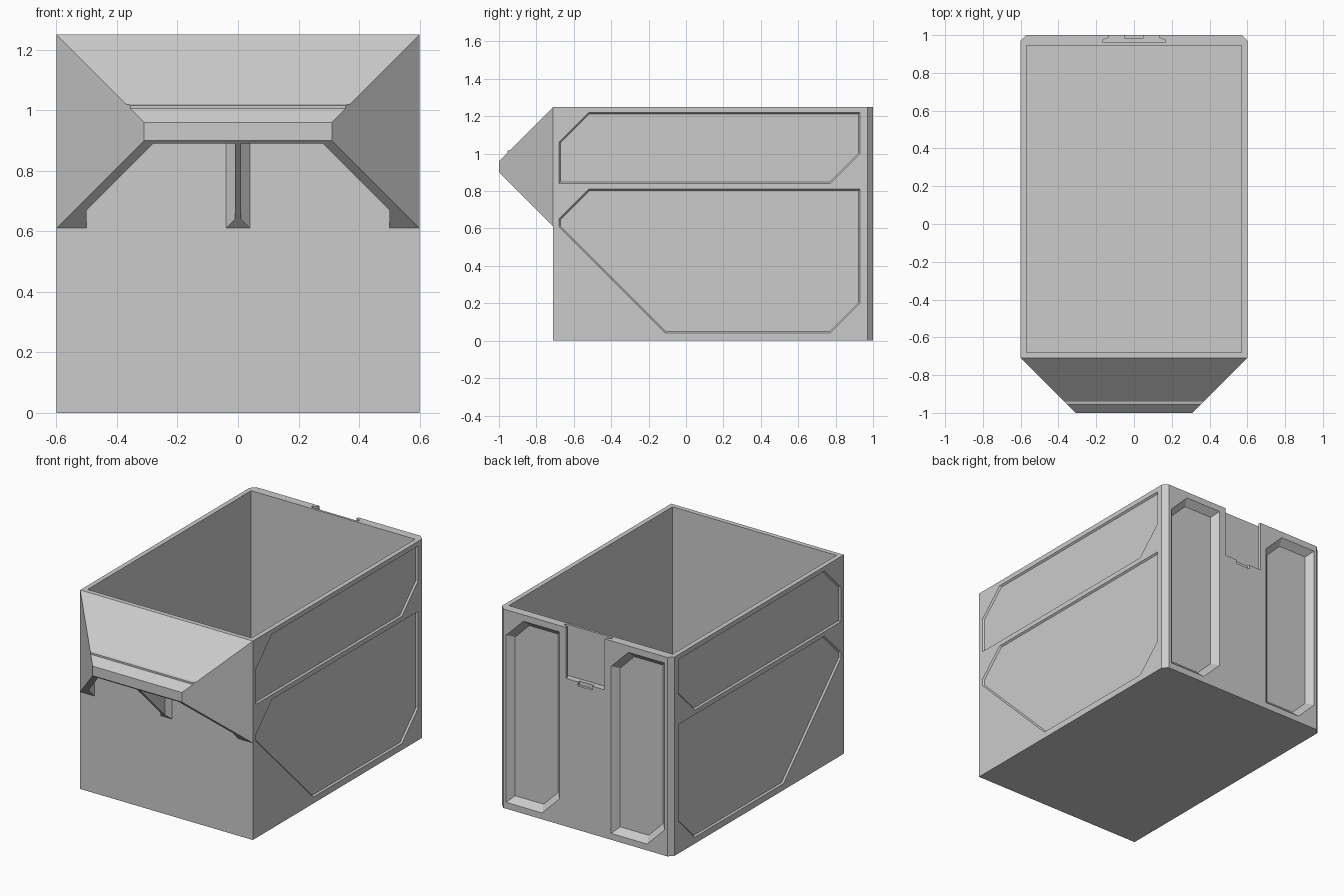
import bpy, bmesh

if "Cube" in bpy.data.objects:
    bpy.data.objects.remove(bpy.data.objects["Cube"])


def loft(name, a, b):
    """Closed solid between two matching 3D outlines."""
    bm = bmesh.new()
    va = [bm.verts.new(p) for p in a]
    vb = [bm.verts.new(p) for p in b]
    bm.faces.new(va)
    bm.faces.new(vb)
    n = len(a)
    for i in range(n):
        j = (i + 1) % n
        bm.faces.new((va[i], va[j], vb[j], vb[i]))
    bmesh.ops.recalc_face_normals(bm, faces=bm.faces[:])
    me = bpy.data.meshes.new(name)
    bm.to_mesh(me)
    bm.free()
    ob = bpy.data.objects.new(name, me)
    bpy.context.collection.objects.link(ob)
    return ob


def column(name, plan, z0, z1):
    return loft(name, [(x, y, z0) for x, y in plan], [(x, y, z1) for x, y in plan])


def boolean(target, tools, op='DIFFERENCE'):
    """Apply boolean tools to the target, then remove the tools."""
    for t in tools:
        m = target.modifiers.new("cut", 'BOOLEAN')
        m.operation, m.object, m.solver = op, t, 'EXACT'
    dg = bpy.context.evaluated_depsgraph_get()
    me = bpy.data.meshes.new_from_object(target.evaluated_get(dg))
    target.modifiers.clear()
    target.data = me
    for t in tools:
        bpy.data.objects.remove(t)


def inset(pts, d):
    """Move each edge of a convex outline inward by d (negative: outward)."""
    area = sum(p[0] * q[1] - q[0] * p[1] for p, q in zip(pts, pts[1:] + pts[:1]))
    s = 1 if area > 0 else -1
    lines = []
    for p, q in zip(pts, pts[1:] + pts[:1]):
        dx, dy = q[0] - p[0], q[1] - p[1]
        ln = (dx * dx + dy * dy) ** 0.5
        nx, ny = -dy / ln * s, dx / ln * s
        lines.append((nx, ny, nx * p[0] + ny * p[1] + d))
    out = []
    for i, (a2, b2, c2) in enumerate(lines):
        a1, b1, c1 = lines[i - 1]
        det = a1 * b2 - a2 * b1
        out.append(((c1 * b2 - c2 * b1) / det, (a1 * c2 - a2 * c1) / det))
    return out


def recess(pts, depth, slope, place):
    """Sloped-wall recess cutter; place(u, v, d) maps to 3D at depth d."""
    over = 0.01
    outer = inset(pts, -slope * over / depth)
    inner = inset(pts, slope)
    return loft("recess_cutter", [place(u, v, -over) for u, v in outer],
                [place(u, v, depth) for u, v in inner])


# Open-topped box with chamfered rear corners
body = column("bin_body", [(-0.6, -0.71), (0.6, -0.71), (0.6, 0.97), (0.57, 1),
                           (-0.57, 1), (-0.6, 0.97)], 0, 1.25)
cuts = [column("cavity_cutter", [(-0.57, -0.68), (0.57, -0.68), (0.57, 0.945),
                                 (-0.57, 0.945)], 0.03, 1.4)]

# Shallow panels on both sides
upper = [(-0.68, 0.84), (0.77, 0.84), (0.93, 1.0), (0.93, 1.22), (-0.52, 1.22), (-0.68, 1.06)]
lower = [(-0.68, 0.61), (-0.11, 0.04), (0.77, 0.04), (0.93, 0.2), (0.93, 0.81),
         (-0.52, 0.81), (-0.68, 0.65)]
for s in (-1, 1):
    for panel in (upper, lower):
        cuts.append(recess(panel, 0.01, 0.008, lambda u, v, d, s=s: (s * (0.6 - d), u, v)))

# Two tall recesses in the back
for x0 in (0.18, -0.55):
    x1 = x0 + 0.37
    tall = [(x0 + 0.12, 0.04), (x1, 0.04), (x1, 1.09), (x1 - 0.12, 1.21),
            (x0, 1.21), (x0, 0.16)]
    cuts.append(recess(tall, 0.037, 0.037, lambda u, v, d: (u, 1 - d, v)))

# Undercut latch slot at the top of the back, with a small notch below it
half = [(0.135, 1.02), (0.135, 0.985), (0.165, 0.975), (0.165, 0.96)]
cuts.append(column("slot_cutter", half + [(-x, y) for x, y in reversed(half)], 0.93, 1.4))
cuts.append(column("notch_cutter", [(-0.05, 0.985), (0.05, 0.985), (0.05, 1.02),
                                    (-0.05, 1.02)], 0.905, 0.95))
boolean(body, cuts)

# Front handle lip: side profile trimmed by a tapered plan
profile = [(-0.71, 1.25), (-0.94, 1.02), (-0.955, 1.016), (-0.955, 1.005),
           (-1, 0.96), (-1, 0.9), (-0.71, 0.61)]
lip = loft("front_handle", [(-0.7, y, z) for y, z in profile], [(0.7, y, z) for y, z in profile])
boolean(lip, [column("taper_cutter", [(-0.61, -0.70), (0.61, -0.70), (0.30, -1.01),
                                      (-0.30, -1.01)], 0.4, 1.4)], 'INTERSECT')

# Hollows underneath leave two side plates, a centre rib and a thin top plate
hollow = [(0.05, -0.70), (0.5, -0.70), (0.5, -0.77), (0.28, -0.99), (0.01, -0.99), (0.01, -0.74)]
boolean(lip, [loft("hollow_cutter", [(s * x, y, 0.5) for x, y in hollow],
                   [(s * x, y, y + 1.918) for x, y in hollow]) for s in (-1, 1)])
